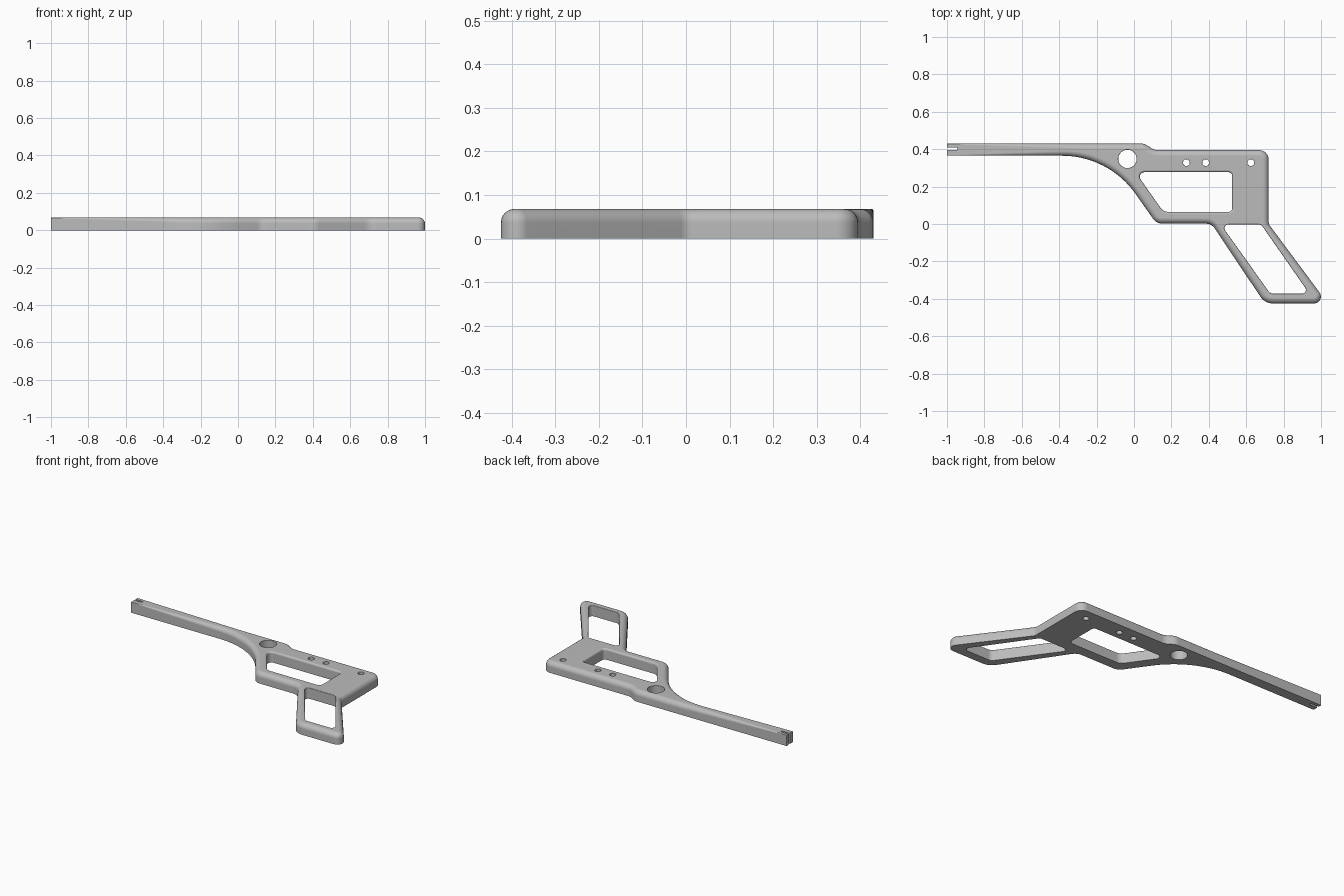
import bpy, bmesh, math
from mathutils import Vector

HEIGHT = 0.068

cube = bpy.data.objects.get("Cube")
if cube:
    bpy.data.objects.remove(cube, do_unlink=True)

grey = bpy.data.materials.new("plain grey")
grey.use_nodes = True
grey.diffuse_color = (0.5, 0.5, 0.5, 1)
grey.node_tree.nodes["Principled BSDF"].inputs["Base Color"].default_value = (0.5, 0.5, 0.5, 1)


def rounded(corners):
    """Counter-clockwise outline from (x, y, fillet radius), straight runs subdivided."""
    pts = []
    n = len(corners)
    for i, (x, y, r) in enumerate(corners):
        p = Vector((x, y))
        if r == 0:
            pts.append(p)
            continue
        a = (Vector(corners[i - 1][:2]) - p).normalized()
        b = (Vector(corners[(i + 1) % n][:2]) - p).normalized()
        half = a.angle(b) / 2
        centre = p + (a + b).normalized() * (r / math.sin(half))
        start = p + a * (r / math.tan(half)) - centre
        end = p + b * (r / math.tan(half)) - centre
        sweep = start.angle_signed(end)
        steps = 16 if r > 0.2 else 8
        for k in range(steps + 1):
            t = -sweep * k / steps
            c, s = math.cos(t), math.sin(t)
            pts.append(centre + Vector((start.x * c - start.y * s, start.x * s + start.y * c)))
    out = []
    for p, q in zip(pts, pts[1:] + pts[:1]):
        cuts = max(1, int((q - p).length / 0.1))
        out += [p.lerp(q, k / cuts) for k in range(cuts)]
    return out


def inset(pts, amount):
    """Move every point inwards by amount(point)."""
    res = []
    for i, p in enumerate(pts):
        d1 = (p - pts[i - 1]).normalized()
        d2 = (pts[(i + 1) % len(pts)] - p).normalized()
        n1, n2 = Vector((-d1.y, d1.x)), Vector((-d2.y, d2.x))
        res.append(p + (n1 + n2) * (amount(p) / (1 + n1.dot(n2))))
    return res


def loft(name, rings):
    """Closed solid through matching rings of (points, heights)."""
    bm = bmesh.new()
    loops = [[bm.verts.new((p.x, p.y, z)) for p, z in zip(pts, zs)] for pts, zs in rings]
    n = len(loops[0])
    for lo, hi in zip(loops, loops[1:]):
        for i in range(n):
            j = (i + 1) % n
            bm.faces.new((lo[i], lo[j], hi[j], hi[i]))
    bm.faces.new(loops[0][::-1])
    bm.faces.new(loops[-1])
    mesh = bpy.data.meshes.new(name)
    bm.to_mesh(mesh)
    bm.free()
    obj = bpy.data.objects.new(name, mesh)
    bpy.context.collection.objects.link(obj)
    mesh.materials.append(grey)
    return obj


def edge_rings(pts, radius, sign, steps=6):
    """Quarter-round top edge: sign 1 narrows, sign -1 flares."""
    rings = []
    for k in range(steps + 1):
        a = math.pi / 2 * k / steps
        ring = inset(pts, lambda p: sign * radius(p) * (1 - math.cos(a)))
        rings.append((ring, [HEIGHT - radius(p) * (1 - math.sin(a)) for p in pts]))
    return rings


def level(pts, z):
    return (pts, [z] * len(pts))


# Frame plate: the top edge rounding fades out towards the barrel tip
def frame_radius(p):
    t = min(1, max(0, (p.x + 1) / 0.75))
    return 0.003 + 0.028 * t


outline = rounded([
    (-1, 0.365, 0), (-0.135, 0.365, 0.48), (0.12, 0.002, 0.06),
    (0.415, 0.002, 0.06), (0.70, -0.425, 0.08), (1.036, -0.425, 0.037),
    (0.72, 0.0, 0.04), (0.72, 0.395, 0.05), (0.11, 0.395, 0.06),
    (0.055, 0.43, 0.06), (-1, 0.43, 0)])
frame = loft("frame", [level(outline, 0)] + edge_rings(outline, frame_radius, 1))


# Openings
def opening(name, pts, r):
    rings = [level(pts, -0.05)] + edge_rings(pts, lambda p: r, -1, 4)
    rings.append(level(rings[-1][0], 0.12))
    return loft(name, rings)


def disc(x, y, r, n=32):
    return [Vector((x + r * math.cos(math.tau * k / n), y + r * math.sin(math.tau * k / n)))
            for k in range(n)]


cutters = [
    opening("trigger_window", rounded([
        (0.157, 0.065, 0.05), (0.525, 0.065, 0.02),
        (0.525, 0.277, 0.02), (0.008, 0.277, 0.025)]), 0.012),
    opening("grip_window", rounded([
        (0.728, -0.372, 0.035), (0.937, -0.372, 0.02),
        (0.68, -0.003, 0.025), (0.465, -0.003, 0.02)]), 0.004),
    opening("pivot_hole", disc(-0.035, 0.348, 0.049), 0.002),
    opening("muzzle_slot", rounded([
        (-1.1, 0.396, 0), (-0.945, 0.396, 0.004),
        (-0.945, 0.409, 0.004), (-1.1, 0.409, 0)]), 0.002)]
cutters += [opening("pin_hole", disc(x, 0.328, 0.018), 0.001) for x in (0.28, 0.383, 0.625)]

bpy.ops.object.select_all(action='DESELECT')
frame.select_set(True)
bpy.context.view_layer.objects.active = frame
for c in cutters:
    mod = frame.modifiers.new(c.name, 'BOOLEAN')
    mod.operation = 'DIFFERENCE'
    mod.solver = 'EXACT'
    mod.object = c
    bpy.ops.object.modifier_apply(modifier=mod.name)
for c in cutters:
    bpy.data.objects.remove(c, do_unlink=True)

# Smooth rounding with crisp hole and bottom edges
bpy.ops.object.shade_smooth_by_angle(angle=math.radians(35))
normals = frame.modifiers.new("even_normals", 'WEIGHTED_NORMAL')
normals.keep_sharp = True
